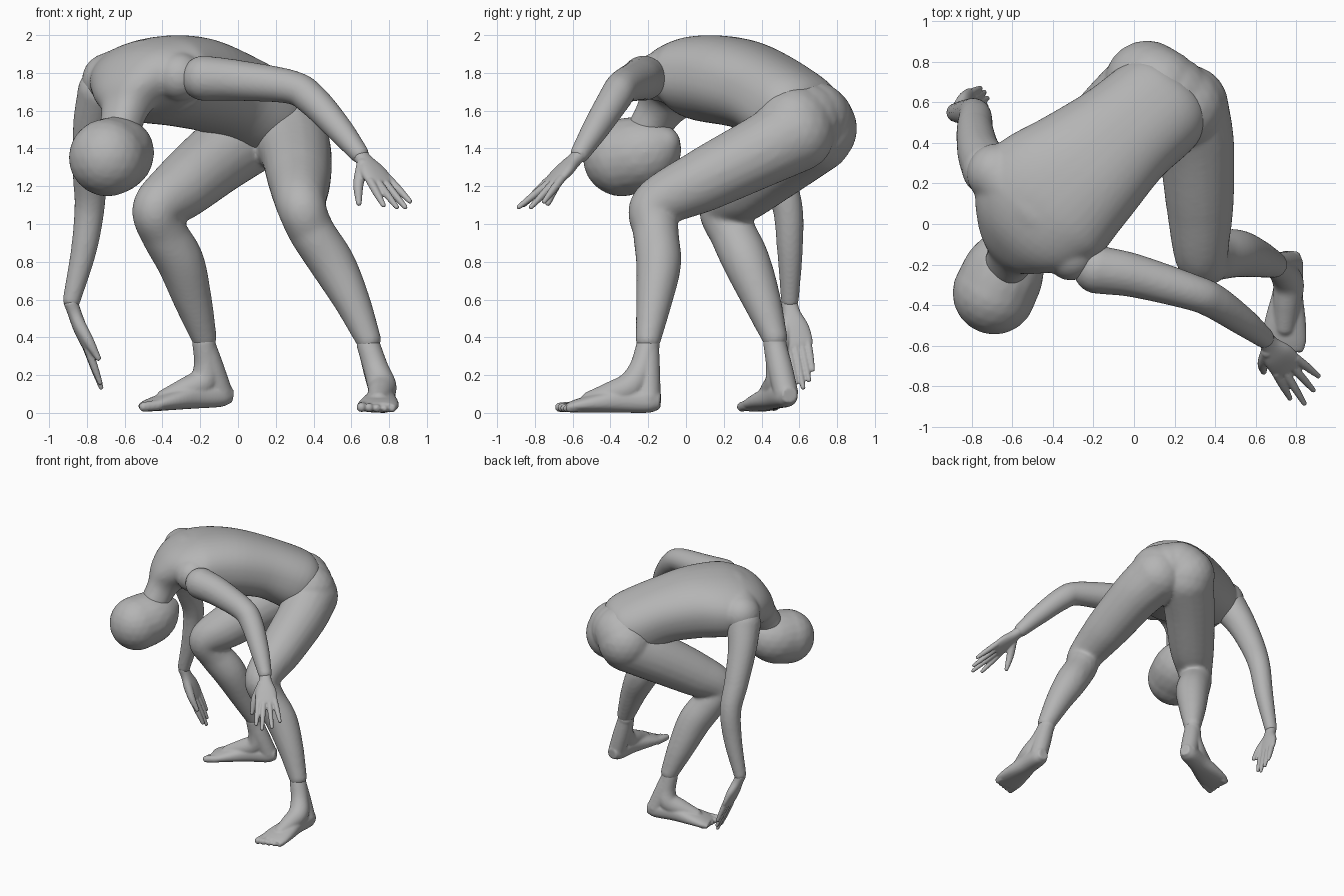
import bpy, bmesh, math
from mathutils import Vector, Matrix

cube = bpy.data.objects.get("Cube")
if cube:
    bpy.data.objects.remove(cube, do_unlink=True)

UP = Vector((0, 0, 1))
GREY = (0.46, 0.46, 0.46, 1)
grey = bpy.data.materials.new("mannequin grey")
grey.use_nodes = True
grey.diffuse_color = GREY
shader = grey.node_tree.nodes["Principled BSDF"]
shader.inputs["Base Color"].default_value = GREY
shader.inputs["Roughness"].default_value = 0.6


def spline(points, steps):
    """Smooth curve through tuples of any length."""
    p = [Vector(q) for q in points]
    p = [p[0] * 2 - p[1]] + p + [p[-1] * 2 - p[-2]]
    out = []
    for a, b, c, d in zip(p, p[1:], p[2:], p[3:]):
        for i in range(steps):
            t = i / steps
            out.append((b * 2 + (c - a) * t + (a * 2 - b * 5 + c * 4 - d) * t * t
                        + (b * 3 - a - c * 3 + d) * t ** 3) / 2)
    return out + [p[-2]]


def blob(bm, points, steps=8, detail=3):
    """Round limb: points are x, y, z, radius."""
    for q in spline(points, steps):
        bmesh.ops.create_icosphere(bm, subdivisions=detail, radius=q[3],
                                   matrix=Matrix.Translation(q[:3]))


def loft(bm, sections, side_a, side_b, steps=5, power=2.2, sides=40):
    """Elliptical loft: sections are x, y, z, half width, half depth."""
    path = [(Vector(q[:3]), q[3], q[4]) for q in spline(sections, steps)]
    rings = []
    for i, (centre, wide, deep) in enumerate(path):
        along = (path[min(i + 1, len(path) - 1)][0] - path[max(i - 1, 0)][0]).normalized()
        side = Vector(side_a).lerp(Vector(side_b), i / (len(path) - 1))
        normal = along.cross(side).normalized()
        side = normal.cross(along)
        ring = []
        for k in range(sides):
            a = math.tau * k / sides
            c, s = math.cos(a), math.sin(a)
            u = math.copysign(abs(c) ** (2 / power), c) * wide
            v = math.copysign(abs(s) ** (2 / power), s) * deep
            ring.append(bm.verts.new(centre + side * u + normal * v))
        rings.append(ring)
    faces = [bm.faces.new(rings[0]), bm.faces.new(rings[-1][::-1])]
    for r, q in zip(rings, rings[1:]):
        for k in range(sides):
            j = (k + 1) % sides
            faces.append(bm.faces.new((r[k], q[k], q[j], r[j])))
    bmesh.ops.recalc_face_normals(bm, faces=faces)


def finish(name, bm, voxel, smooth):
    """Fuse the overlapping volumes into one smooth skin."""
    mesh = bpy.data.meshes.new(name)
    bm.to_mesh(mesh)
    bm.free()
    mesh.materials.append(grey)
    obj = bpy.data.objects.new(name, mesh)
    bpy.context.scene.collection.objects.link(obj)
    remesh = obj.modifiers.new("fuse", 'REMESH')
    remesh.mode = 'VOXEL'
    remesh.voxel_size = voxel
    remesh.use_smooth_shade = True
    relax = obj.modifiers.new("relax", 'SMOOTH')
    relax.factor = 0.5
    relax.iterations = smooth


def hand(name, wrist, tips, thumb):
    bm = bmesh.new()
    wrist, thumb = Vector(wrist), Vector(thumb)
    tips = [Vector(t) for t in tips]
    reach = sum(tips, Vector()) / 4 - wrist
    side = (tips[3] - tips[0]).normalized()
    knuckles = wrist + reach * 0.5
    loft(bm, [(*(wrist - reach * 0.06), 0.042, 0.038), (*(wrist + reach * 0.1), 0.047, 0.036),
              (*(wrist + reach * 0.3), 0.076, 0.036), (*knuckles, 0.082, 0.027),
              (*(wrist + reach * 0.57), 0.074, 0.02)], side, side)
    for i, tip in enumerate(tips):
        base = knuckles + side * (i - 1.5) * 0.041
        blob(bm, [(*base, 0.023), (*base.lerp(tip, 0.5), 0.021), (*tip, 0.014)], 12, 2)
    root = wrist + reach * 0.16 + side * 0.03
    blob(bm, [(*root, 0.034), (*(root.lerp(thumb, 0.5) + side * 0.015), 0.029),
              (*thumb, 0.016)], 12, 2)
    finish(name, bm, 0.006, 4)


def foot(name, ankle, heel, toe, inner, lift):
    bm = bmesh.new()
    heel, toe, ankle = Vector(heel), Vector(toe), Vector(ankle)
    length = (toe - heel).length
    ahead = (toe - heel).normalized()
    side = ahead.cross(UP) * inner

    def at(d, z, across=0):
        return heel + ahead * d + side * across + UP * (z + lift * (1 - d / length))

    # Sole from heel to ball
    loft(bm, [(*at(0, 0.06), 0.04, 0.04), (*at(0.06, 0.064), 0.064, 0.063),
              (*at(0.2, 0.067), 0.074, 0.066), (*at(0.33, 0.053), 0.099, 0.052),
              (*at(0.43, 0.039), 0.11, 0.038), (*at(0.49, 0.028), 0.1, 0.026)],
         side, side, power=2.3)
    # Ankle and instep
    blob(bm, [(*ankle, 0.062), (*ankle.lerp(at(0.13, 0.13), 0.55), 0.067),
              (*at(0.16, 0.14), 0.077), (*at(0.26, 0.098), 0.068),
              (*at(0.37, 0.064), 0.052)])
    blob(bm, [(*ankle, 0.058), (*ankle.lerp(at(0.07, 0.08), 0.5), 0.066),
              (*at(0.065, 0.08), 0.066)])
    for i in range(5):
        r = 0.03 - 0.0025 * i
        across = 0.08 - 0.04 * i
        blob(bm, [(*at(0.44, r + 0.004, across), r),
                  (*at(length - r - 0.018 * i, r, across), r * 0.9)], 8, 2)
    finish(name, bm, 0.008, 5)


# Hips, buttocks and bent legs
bm = bmesh.new()
blob(bm, [(0.065, 0.695, 1.505, 0.212), (0.13, 0.67, 1.56, 0.2), (0.24, 0.575, 1.52, 0.212)], 2)
blob(bm, [(0.06, 0.68, 1.47, 0.205), (-0.1, 0.53, 1.355, 0.192), (-0.3, 0.32, 1.19, 0.168),
          (-0.43, 0.2, 1.08, 0.13), (-0.39, 0.25, 0.95, 0.125), (-0.305, 0.32, 0.8, 0.126),
          (-0.24, 0.4, 0.6, 0.102), (-0.18, 0.47, 0.4, 0.068)], 14)
blob(bm, [(0.26, 0.58, 1.48, 0.208), (0.305, 0.4, 1.385, 0.19), (0.325, 0.1, 1.235, 0.168),
          (0.335, -0.16, 1.1, 0.132), (0.39, -0.16, 0.96, 0.122), (0.5, -0.145, 0.79, 0.12),
          (0.6, -0.168, 0.6, 0.097), (0.69, -0.2, 0.39, 0.068)], 14)
finish("hips_and_legs", bm, 0.013, 8)

# Torso bent forward, with shoulder girdle and neck
bm = bmesh.new()
loft(bm, [(0.19, 0.65, 1.53, 0.2, 0.17), (0.13, 0.59, 1.575, 0.265, 0.225),
          (-0.05, 0.44, 1.685, 0.28, 0.22), (-0.25, 0.265, 1.75, 0.33, 0.235),
          (-0.43, 0.11, 1.765, 0.375, 0.226), (-0.52, 0.0, 1.75, 0.33, 0.19),
          (-0.575, -0.08, 1.69, 0.23, 0.145), (-0.6, -0.14, 1.6, 0.13, 0.11),
          (-0.63, -0.21, 1.48, 0.11, 0.1)],
     (0.83, -0.56, 0), (0.7, -0.67, 0.2), power=2.3)
blob(bm, [(-0.31, -0.15, 1.78, 0.13), (-0.47, 0.05, 1.825, 0.155),
          (-0.68, 0.25, 1.76, 0.148)])
finish("torso", bm, 0.013, 8)

# Head hanging, chin tucked back
bm = bmesh.new()
blob(bm, [(-0.69, -0.34, 1.352, 0.207), (-0.635, -0.225, 1.375, 0.192),
          (-0.565, -0.12, 1.425, 0.092)], 14)
finish("head", bm, 0.012, 8)

# Arms
bm = bmesh.new()
blob(bm, [(-0.18, -0.225, 1.772, 0.12), (0, -0.255, 1.76, 0.108), (0.28, -0.335, 1.725, 0.09),
          (0.39, -0.38, 1.66, 0.086), (0.53, -0.475, 1.51, 0.072), (0.64, -0.56, 1.375, 0.052)],
     18)
finish("left_arm", bm, 0.01, 6)
bm = bmesh.new()
blob(bm, [(-0.72, 0.27, 1.7, 0.13), (-0.765, 0.355, 1.53, 0.108), (-0.785, 0.46, 1.3, 0.092),
          (-0.785, 0.535, 1.1, 0.081), (-0.815, 0.55, 0.87, 0.069), (-0.88, 0.55, 0.6, 0.048)], 18)
finish("right_arm", bm, 0.01, 6)

# Hands
hand("left_hand", (0.65, -0.57, 1.36),
     [(0.91, -0.75, 1.12), (0.885, -0.82, 1.09), (0.84, -0.885, 1.09), (0.77, -0.86, 1.1)],
     (0.64, -0.73, 1.11))
hand("right_hand", (-0.88, 0.55, 0.57),
     [(-0.76, 0.67, 0.23), (-0.74, 0.65, 0.175), (-0.725, 0.62, 0.135), (-0.73, 0.58, 0.16)],
     (-0.74, 0.52, 0.29))

# Feet
foot("left_foot", (0.69, -0.2, 0.36), (0.775, -0.135, 0), (0.73, -0.705, 0), 1, 0)
foot("right_foot", (-0.18, 0.47, 0.37), (-0.035, 0.55, 0), (-0.555, 0.36, 0), -1, 0.035)
